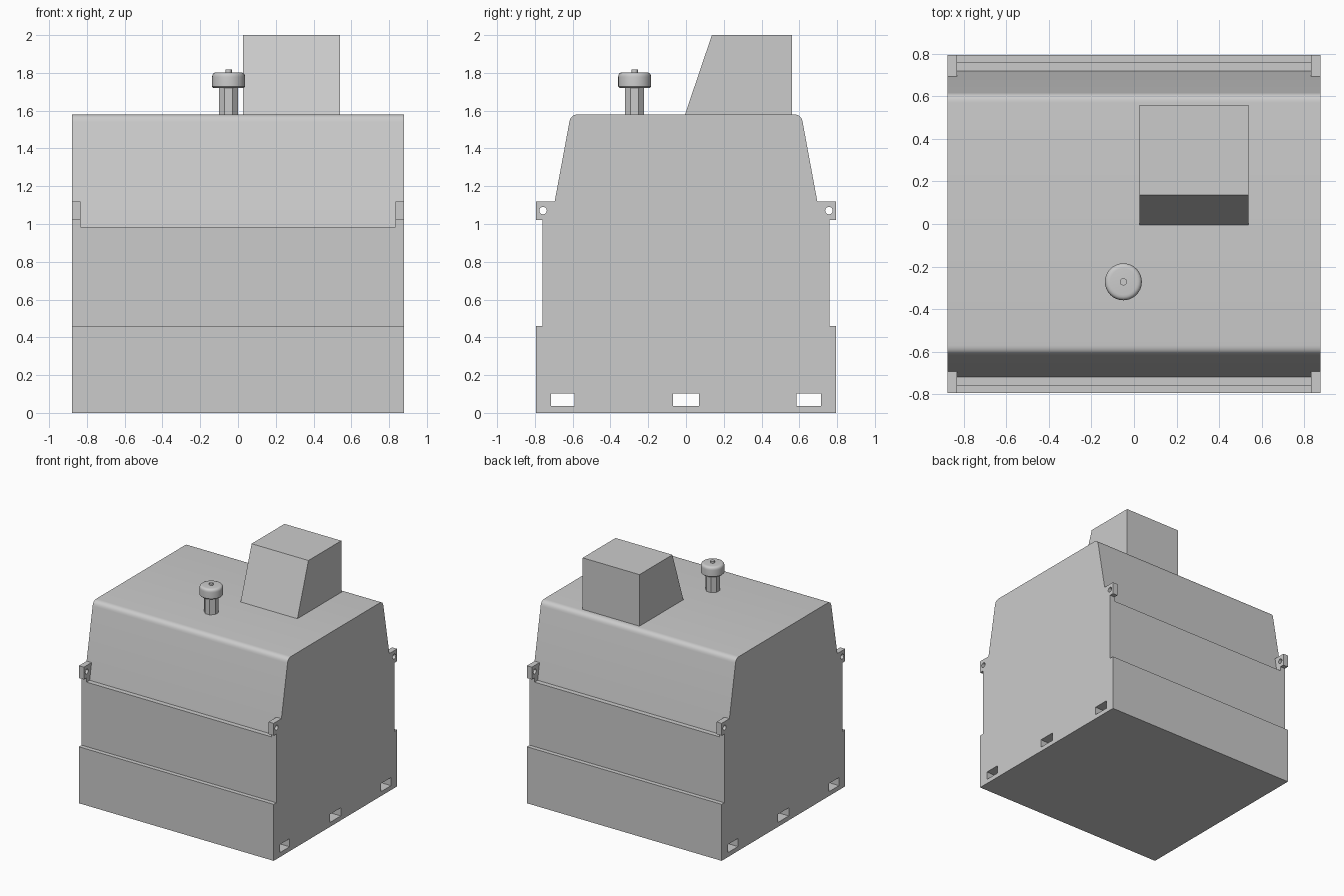
import bpy
import bmesh
import math
from mathutils import Vector

if "Cube" in bpy.data.objects:
    bpy.data.objects.remove(bpy.data.objects["Cube"])

grey = bpy.data.materials.new("plain_grey")
grey.use_nodes = True
grey.diffuse_color = (0.6, 0.6, 0.6, 1)
grey.node_tree.nodes["Principled BSDF"].inputs["Base Color"].default_value = (0.6, 0.6, 0.6, 1)

HALF_X = 0.878
ROOF = 1.58


def finish(name, bm):
    bmesh.ops.recalc_face_normals(bm, faces=bm.faces)
    mesh = bpy.data.meshes.new(name)
    bm.to_mesh(mesh)
    bm.free()
    mesh.materials.append(grey)
    obj = bpy.data.objects.new(name, mesh)
    bpy.context.collection.objects.link(obj)
    return obj


def activate(obj):
    bpy.ops.object.select_all(action='DESELECT')
    obj.select_set(True)
    bpy.context.view_layer.objects.active = obj


def smooth(obj, degrees=30):
    activate(obj)
    bpy.ops.object.shade_smooth_by_angle(angle=math.radians(degrees))


def extrude_x(name, profile, x0, x1):
    """Extrude a (y, z) profile along x."""
    bm = bmesh.new()
    face = bm.faces.new([bm.verts.new((x0, y, z)) for y, z in profile])
    result = bmesh.ops.extrude_face_region(bm, geom=[face])
    verts = [v for v in result["geom"] if isinstance(v, bmesh.types.BMVert)]
    bmesh.ops.translate(bm, verts=verts, vec=(x1 - x0, 0, 0))
    return finish(name, bm)


def lathe(name, profile, centre, sides, turn=0.0):
    """Turn an (r, z) profile about a vertical axis."""
    bm = bmesh.new()
    rings = []
    for r, z in profile:
        angles = [turn + math.tau * i / sides for i in range(sides)]
        rings.append([bm.verts.new((centre[0] + r * math.cos(a), centre[1] + r * math.sin(a), z))
                      for a in angles])
    for low, high in zip(rings, rings[1:]):
        for i in range(sides):
            j = (i + 1) % sides
            bm.faces.new((low[i], low[j], high[j], high[i]))
    bm.faces.new(rings[0])
    bm.faces.new(rings[-1])
    return finish(name, bm)


def cut(obj, cutter):
    mod = obj.modifiers.new("opening", 'BOOLEAN')
    mod.operation = 'DIFFERENCE'
    mod.solver = 'EXACT'
    mod.object = cutter
    activate(obj)
    bpy.ops.object.modifier_apply(modifier=mod.name)
    bpy.data.objects.remove(cutter)


def rounded(before, corner, after, reach, steps=6):
    """Points of a curve that rounds off one profile corner."""
    b, c, a = Vector(before), Vector(corner), Vector(after)
    p = c + (b - c).normalized() * reach
    q = c + (a - c).normalized() * reach
    return [tuple(p * (1 - t) ** 2 + c * 2 * t * (1 - t) + q * t * t)
            for t in (i / steps for i in range(steps + 1))]


def rectangle(y0, y1, z0, z1):
    return [(y0, z0), (y1, z0), (y1, z1), (y0, z1)]


# Housing: stepped walls, sloping shoulders, rounded roof edges
half = [(0.795, 0), (0.795, 0.46), (0.76, 0.46), (0.76, 0.985), (0.72, 0.985)]
half += rounded(half[-1], (0.61, ROOF), (0, ROOF), 0.04)
housing = extrude_x("housing", half + [(-y, z) for y, z in reversed(half)], -HALF_X, HALF_X)

# Lifting slots through the base
for y, w in ((-0.652, 0.063), (0, 0.069), (0.65, 0.065)):
    cut(housing, extrude_x("slot_cutter", rectangle(y - w, y + w, 0.036, 0.102), -1, 1))
smooth(housing)

# Drilled lugs at the four corners
lug = [(0.795, 1.12), (0.795, 1.02), (0.76, 1.02), (0.76, 0.985), (0.72, 0.985), (0.695, 1.12)]
for end, s in (("front", -1), ("back", 1)):
    for side, x0, x1 in (("right", -HALF_X, -0.833), ("left", 0.833, HALF_X)):
        obj = extrude_x(f"{end}_{side}_lug", [(s * y, z) for y, z in lug], x0, x1)
        ring = [math.tau * i / 20 for i in range(20)]
        hole = [(s * 0.757 + 0.02 * math.cos(a), 1.071 + 0.02 * math.sin(a)) for a in ring]
        cut(obj, extrude_x("hole_cutter", hole, -1, 1))

# Roof hood with a sloping front
extrude_x("roof_hood", [(-0.005, ROOF), (0.56, ROOF), (0.56, 2), (0.137, 2)], 0.027, 0.539)

# Vent: eight-sided post, rounded cap and small knob
vent = (-0.05, -0.272)
lathe("vent_post", [(0.054, ROOF), (0.054, 1.725)], vent, 8, math.pi / 8)
cap = [(0.08, 1.72), (0.087, 1.727)] + rounded((0.087, 1.72), (0.087, 1.803), (0, 1.803), 0.025, 5)
smooth(lathe("vent_cap", cap, vent, 32), 40)
smooth(lathe("vent_knob", [(0.017, 1.80), (0.017, 1.817)], vent, 16))
